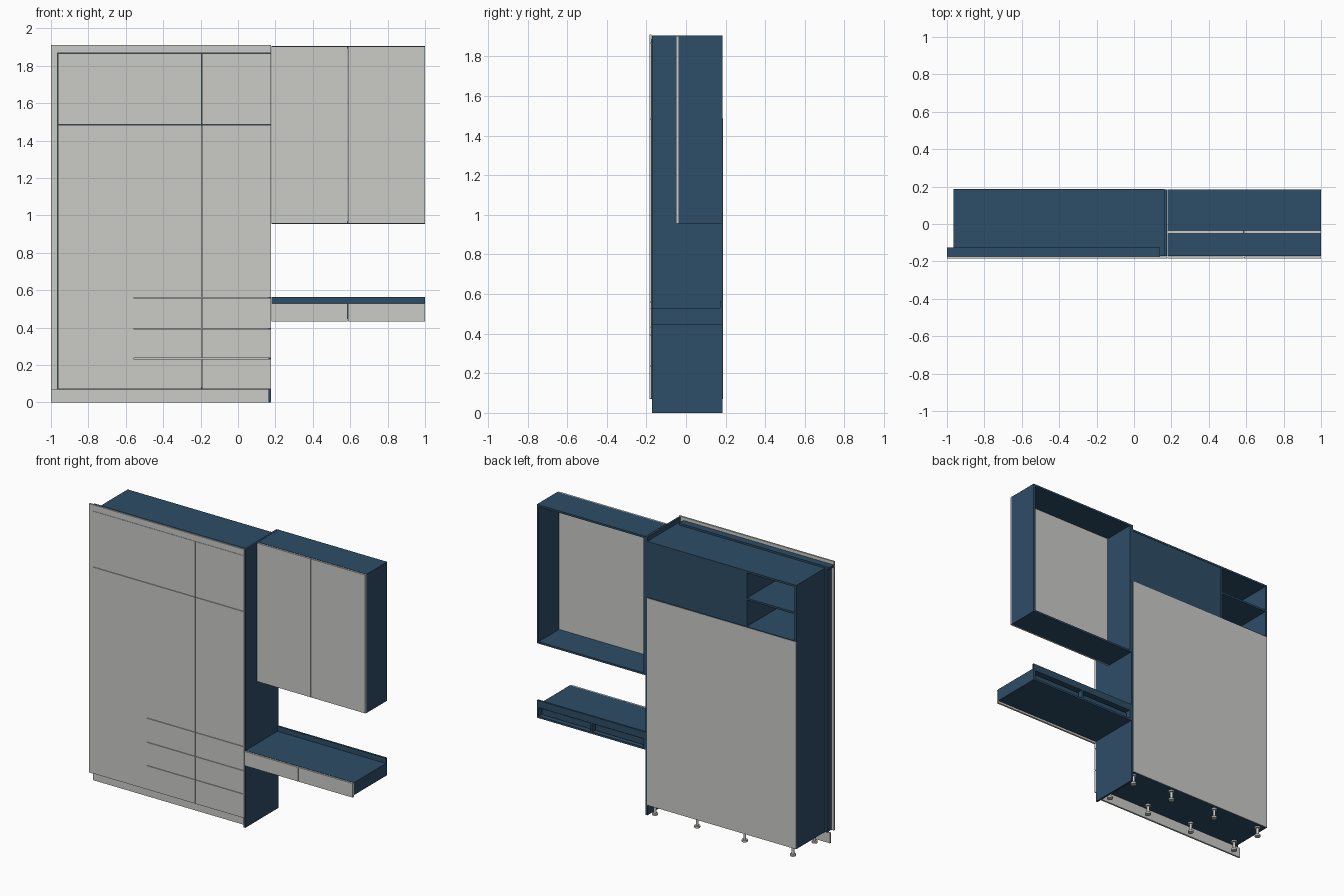
import bpy, bmesh
from mathutils import Matrix

if "Cube" in bpy.data.objects:
    bpy.data.objects.remove(bpy.data.objects["Cube"])


def material(name, rgb):
    m = bpy.data.materials.new(name)
    m.diffuse_color = (*rgb, 1)
    m.use_nodes = True
    m.node_tree.nodes["Principled BSDF"].inputs["Base Color"].default_value = m.diffuse_color
    return m


BLUE = material("dark blue board", (0.027, 0.075, 0.135))
GRAY = material("light gray front", (0.60, 0.595, 0.575))


def finish(name, bm, mat):
    me = bpy.data.meshes.new(name)
    bm.to_mesh(me)
    bm.free()
    me.materials.append(mat)
    ob = bpy.data.objects.new(name, me)
    bpy.context.collection.objects.link(ob)
    return ob


def box(name, x, y, z, mat=BLUE):
    """Box from (min, max) ranges."""
    bm = bmesh.new()
    bmesh.ops.create_cube(bm, size=1)
    for v in bm.verts:
        v.co = [r[0] if c < 0 else r[1] for r, c in zip((x, y, z), v.co)]
    return finish(name, bm, mat)


def carcass(name, x, y, z, t):
    """Open box: two sides, top and bottom, open at front and back."""
    box(name + "_left_side", (x[0], x[0] + t), y, z)
    box(name + "_right_side", (x[1] - t, x[1]), y, z)
    inner = (x[0] + t, x[1] - t)
    box(name + "_bottom", inner, y, (z[0], z[0] + t))
    box(name + "_top", inner, y, (z[1] - t, z[1]))


def fronts(name, xs, y, zs, gap=0.0015):
    """Grid of front panels; xs and zs are the joint positions."""
    for i in range(len(xs) - 1):
        for j in range(len(zs) - 1):
            box(f"{name}_{i}_{j}", (xs[i] + gap, xs[i + 1] - gap), y,
                (zs[j] + gap, zs[j + 1] - gap), GRAY)


T = 0.013
BACK = 0.185
FACE = (-0.185, -0.173)
BODY = (-0.172, BACK)

# Wardrobe body
box("wardrobe_left_side", (-0.965, -0.965 + T), BODY, (0.07, 1.875))
box("wardrobe_right_side", (0.163, 0.176), BODY, (0, 1.905))
INNER = (-0.965 + T, 0.163)
box("wardrobe_bottom", INNER, BODY, (0.07, 0.07 + T))
box("wardrobe_top", INNER, BODY, (1.875 - T, 1.875))
box("wardrobe_upper_floor", INNER, BODY, (1.48, 1.48 + T))
box("wardrobe_divider", (-0.59, -0.577), BODY, (0.083, 1.862))
box("niche_shelf", (-0.952, -0.59), BODY, (1.675, 1.688))
box("niche_front_panel", (-0.952, -0.59), (-0.172, -0.166), (1.493, 1.862))
box("upper_back_panel", (-0.577, 0.163), (0.175, 0.183), (1.493, 1.862))
box("lower_back_panel", (-0.965, 0.163), (0.183, 0.187), (0.07, 1.488), GRAY)

# Wardrobe doors and drawer fronts
fronts("left_door", [-0.965, -0.5585], FACE, [0.07, 1.485, 1.868])
fronts("right_front", [-0.5615, -0.194, 0.177], FACE,
       [0.07, 0.235, 0.395, 0.56, 1.485, 1.868])

# Filler trim on the left and along the top, with backing boards
box("left_filler", (-1, -0.965), FACE, (0.07, 1.91), GRAY)
box("top_filler", (-0.965, 0.176), FACE, (1.868, 1.91), GRAY)
box("left_filler_backing", (-0.98, -0.965), (-0.173, -0.125), (0.07, 1.875))
box("top_filler_backing", (-1, 0.14), (-0.173, -0.125), (1.875, 1.888))

# Plinth and adjustable feet
box("plinth", (-1, 0.162), (-0.14, -0.128), (0, 0.07), GRAY)
for i, x in enumerate((-0.915, -0.55, -0.19, 0.13)):
    for j, y in enumerate((-0.085, 0.15)):
        bm = bmesh.new()
        for r, z0, z1 in ((0.019, 0, 0.012), (0.009, 0.012, 0.06), (0.019, 0.06, 0.07)):
            bmesh.ops.create_cone(bm, cap_ends=True, segments=20, radius1=r, radius2=r,
                                  depth=z1 - z0,
                                  matrix=Matrix.Translation((x, y, (z0 + z1) / 2)))
        foot = finish(f"foot_{i}_{j}", bm, GRAY)
        bpy.ops.object.select_all(action='DESELECT')
        foot.select_set(True)
        bpy.context.view_layer.objects.active = foot
        bpy.ops.object.shade_smooth_by_angle()

# Wall cabinet, open at the back
SPAN = (0.178, 1.0)
carcass("wall_cabinet", SPAN, (-0.037, BACK), (0.955, 1.905), T)
fronts("wall_cabinet_door", [0.178, 0.587, 1.0], (-0.05, -0.038), [0.955, 1.905])

# Low drawer unit with upstand rail
carcass("drawer_unit", SPAN, BODY, (0.445, 0.53), T)
box("drawer_unit_divider", (0.581, 0.594), BODY, (0.458, 0.517))
box("upstand_rail", SPAN, (0.172, BACK), (0.53, 0.565))
fronts("drawer_unit_front", [0.178, 0.587, 1.0], FACE, [0.43, 0.53])
for i, x in enumerate(((0.2, 0.572), (0.603, 0.978))):
    box(f"drawer_{i}_back", x, (0.15, 0.162), (0.463, 0.503))
    box(f"drawer_{i}_bottom", x, (-0.172, 0.15), (0.463, 0.468))
    for s, x0 in (("left", x[0]), ("right", x[1] - 0.01)):
        box(f"drawer_{i}_{s}_side", (x0, x0 + 0.01), (-0.172, 0.15), (0.468, 0.503))
